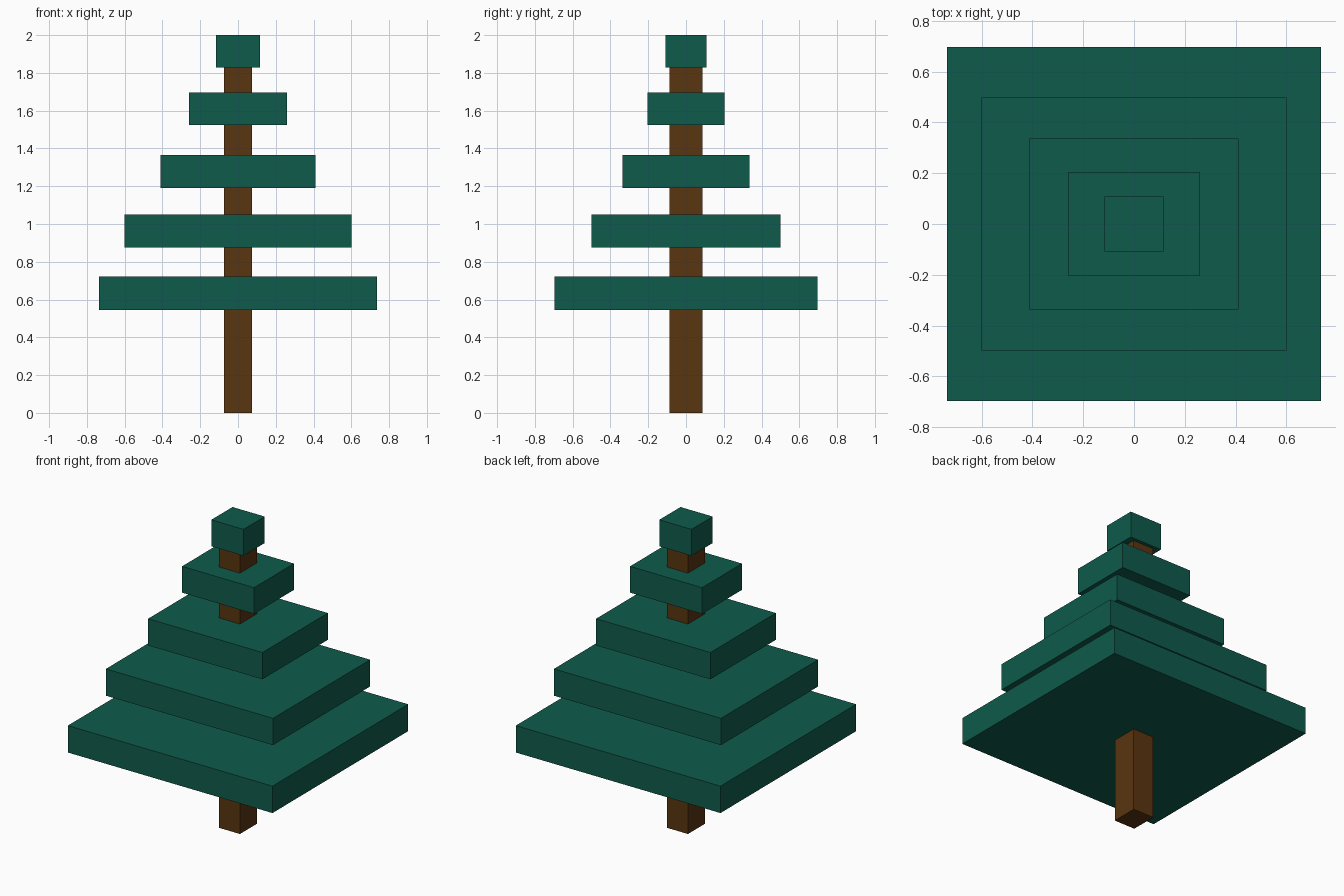
import bpy
import bmesh

if "Cube" in bpy.data.objects:
    bpy.data.objects.remove(bpy.data.objects["Cube"])


def material(name, rgb):
    m = bpy.data.materials.new(name)
    m.diffuse_color = (*rgb, 1.0)
    m.use_nodes = True
    m.node_tree.nodes["Principled BSDF"].inputs["Base Color"].default_value = m.diffuse_color
    return m


green = material("pine green", (0.0048, 0.104, 0.072))
brown = material("bark brown", (0.100, 0.035, 0.005))


def box(name, half_x, half_y, z0, z1, mat):
    """Axis-aligned box centred on the trunk axis, from z0 to z1."""
    bm = bmesh.new()
    bmesh.ops.create_cube(bm, size=2.0)
    for v in bm.verts:
        v.co.x *= half_x
        v.co.y *= half_y
        v.co.z = z1 if v.co.z > 0 else z0
    mesh = bpy.data.meshes.new(name)
    bm.to_mesh(mesh)
    bm.free()
    mesh.materials.append(mat)
    obj = bpy.data.objects.new(name, mesh)
    bpy.context.collection.objects.link(obj)
    return obj


# Trunk, ending inside the top block
box("trunk", 0.075, 0.087, 0.0, 1.88, brown)

# Foliage tiers, bottom to top: half width, half depth, bottom, top
tiers = [
    (0.736, 0.697, 0.546, 0.721),
    (0.601, 0.499, 0.876, 1.050),
    (0.411, 0.336, 1.191, 1.365),
    (0.259, 0.205, 1.525, 1.696),
    (0.116, 0.109, 1.828, 2.000),
]
for i, (hx, hy, z0, z1) in enumerate(tiers, 1):
    box(f"foliage_tier_{i}", hx, hy, z0, z1, green)
